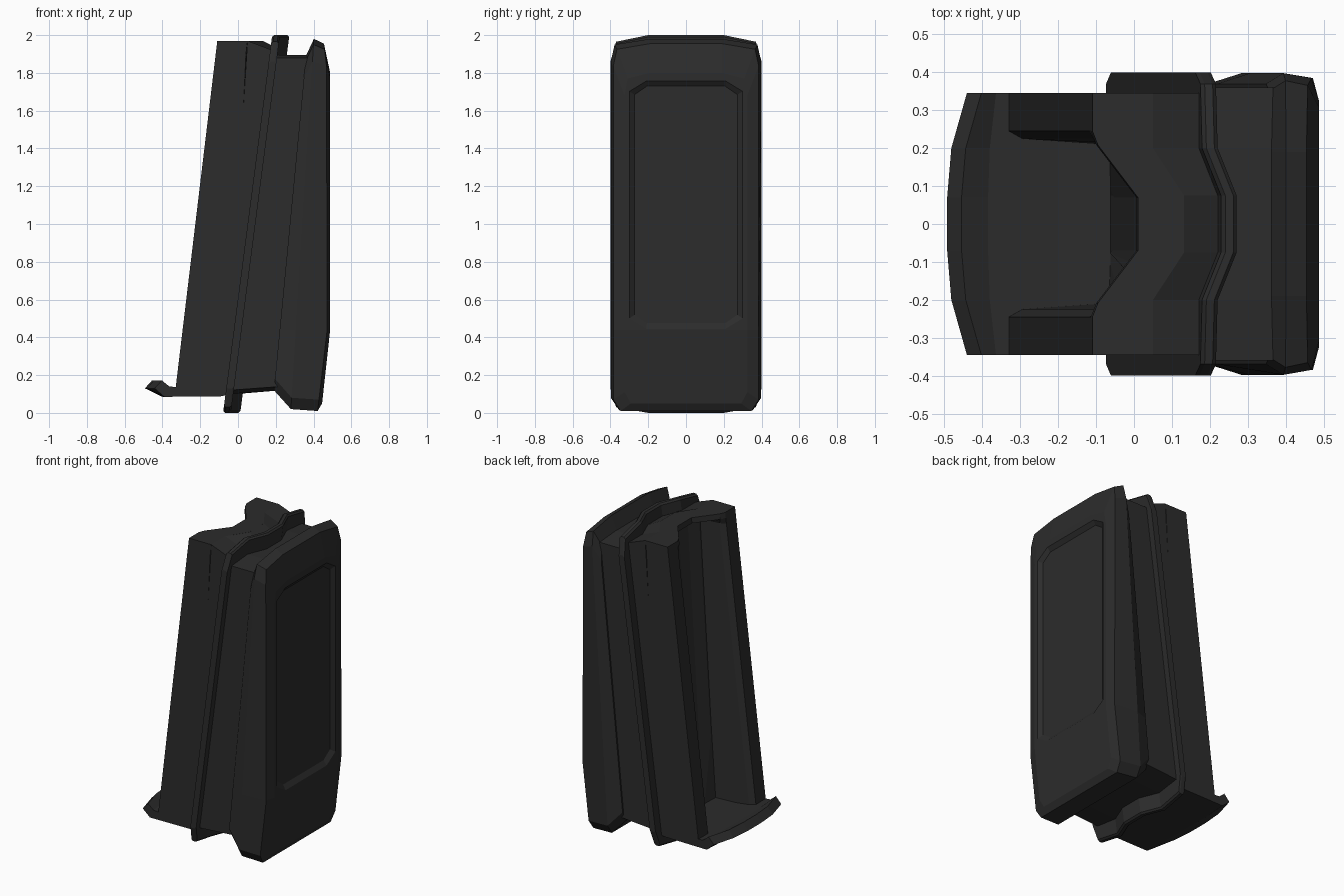
import bpy, bmesh

if "Cube" in bpy.data.objects:
    bpy.data.objects.remove(bpy.data.objects["Cube"])

black = bpy.data.materials.new("charcoal black")
black.diffuse_color = (0.025, 0.025, 0.025, 1)
black.use_nodes = True
black.node_tree.nodes["Principled BSDF"].inputs["Base Color"].default_value = black.diffuse_color


def loft(name, rings, caps=True):
    """Skin a row of equal-length point rings, flat shaded."""
    bm = bmesh.new()
    rows = [[bm.verts.new(p) for p in r] for r in rings]
    n = len(rows[0])
    for a, b in zip(rows, rows[1:]):
        for i in range(n):
            j = (i + 1) % n
            bm.faces.new((a[i], a[j], b[j], b[i]))
    if caps:
        bm.faces.new(rows[0])
        bm.faces.new(rows[-1])
    bmesh.ops.recalc_face_normals(bm, faces=bm.faces)
    me = bpy.data.meshes.new(name)
    bm.to_mesh(me)
    bm.free()
    me.materials.append(black)
    ob = bpy.data.objects.new(name, me)
    bpy.context.collection.objects.link(ob)
    return ob


def mirror_columns(half):
    """Repeat (y, ...) columns on the negative y side."""
    return [(-c[0],) + tuple(c[1:]) for c in half] + list(reversed(half))


def lean(x, z, s):
    return x + s * (z - 1)


# Leaning body: channel deepens downwards, narrower rim at the top
arm = [(-0.226, 0.345), (-0.226, 0.245)]
low = [(0.065, 0.075), (0.065, 0.21), (0.065, 0.345)] + arm + [(-0.19, 0.225), (0.04, 0.209), (0.045, 0.07)]
top = [(0.016, 0.075), (-0.066, 0.20), (-0.066, 0.345)] + arm
deep = [(0.016, 0.075), (-0.03, 0.21), (-0.066, 0.345)] + arm + [(-0.19, 0.225), (-0.05, 0.209), (0.0, 0.07)]
rim = top + [(-0.212, 0.21), (-0.212, 0.209), (-0.106, 0.07)]


def body_ring(half, z):
    return [(lean(x, z, 0.12), y, z)
            for x, y in half + [(x, -y) for x, y in reversed(half)]]


loft("channel_body", [body_ring(low, 0.10), body_ring(deep, 1.90),
                      body_ring(rim, 1.935), body_ring(rim, 1.97)])

# Spine behind the channel, its top sloping down to the flange
rings = []
for y, bow_a, bow_b in mirror_columns([(0.345, 0, 0), (0.2, 0, 0), (0.075, 0.081, 0.045)]):
    a, b = -0.066 + bow_a, 0.072 + bow_b
    rings.append([(lean(0.044, 0.10, 0.12), y, 0.10), (lean(b, 0.10, 0.12), y, 0.10),
                  (lean(b, 1.92, 0.12), y, 1.92), (lean(a, 1.97, 0.12), y, 1.97)])
loft("body_spine", rings)

# Thin flange that follows the bowed middle: (y, bow, bottom, top)
rings = []
for y, bow, zb, zt in mirror_columns([(0.40, 0, 0.13, 1.86), (0.37, 0, 0.03, 1.965),
                                      (0.2, 0, 0, 2.0), (0.075, 0.05, 0, 2.0)]):
    a, b, k = 0.051 + bow, 0.092 + bow, 0.01
    prof = [(a, zb + k), (a + k, zb), (b - k, zb), (b, zb + k),
            (b, zt - k), (b - k, zt), (a + k, zt), (a, zt - k)]
    rings.append([(lean(x, z, 0.13), y, z) for x, z in prof])
loft("flange", rings)

# Wedge joining the flange to the pad
rings = []
for y, bow, zb, zt in mirror_columns([(0.36, 0, 0.12, 1.88), (0.2, 0, 0.10, 1.895),
                                      (0.075, 0.04, 0.10, 1.895)]):
    rings.append([(lean(0.07 + bow, zb, 0.13), y, zb), (0.23, y, zb + 0.02),
                  (0.39, y, zt), (lean(0.07 + bow, zt, 0.13), y, zt)])
loft("joining_wedge", rings)

# Upturned foot lip under the channel
rings = []
for y, dx in mirror_columns([(0.345, 0.052), (0.2, 0.011), (0.07, 0.0)]):
    rings.append([(-0.493 + dx, y, 0.13), (-0.455 + dx, y, 0.172), (-0.385 + dx * 0.4, y, 0.14),
                  (-0.2, y, 0.125), (-0.02, y, 0.125), (-0.03, y, 0.10), (-0.09, y, 0.088),
                  (-0.40 + dx * 0.2, y, 0.085)])
loft("foot_lip", rings)


# Front pad: rings from back to front, with x given by height
def pad_ring(w, zb, zt, fx):
    half = [(0.19, zt), (w * 0.95, zt - 0.03), (w, zt - 0.12), (w, 0.44),
            (w, zb + 0.06), (w * 0.9, zb)]
    pts = half + [(-y, z) for y, z in reversed(half)]
    return [(fx(z), y, z) for y, z in pts]


def front(x_top, x_bottom):
    return lambda z: x_top if z >= 0.44 else x_bottom + (x_top - x_bottom) * (z - 0.04) / 0.40


rings = [pad_ring(0.37, 0.12, 1.89, lambda z: 0.19 + 0.096 * (z - 0.12)),
         pad_ring(0.398, 0.02, 1.98, lambda z: 0.28 + 0.062 * (z - 0.02)),
         pad_ring(0.385, 0.01, 1.955, lambda z: front(0.472, 0.425)(z) - max(0, z - 1.80) * 0.11),
         pad_ring(0.325, 0.05, 1.80, front(0.488, 0.444))]
pad = loft("front_pad", rings, caps=False)
bm = bmesh.new()
bm.from_mesh(pad.data)
bm.verts.ensure_lookup_table()
last = [bm.verts[36 + i] for i in range(12)]
bm.faces.new([last[i] for i in (0, 1, 2, 3, 8, 9, 10, 11)])
bm.faces.new([last[i] for i in (3, 4, 5, 6, 7, 8)])
bm.faces.new([bm.verts[i] for i in range(12)])
bmesh.ops.recalc_face_normals(bm, faces=bm.faces)
bm.to_mesh(pad.data)
bm.free()


# Recessed panel with bevelled rim
def octagon(x, w, zb, zt, cy, cz):
    half = [(w - cy, zt), (w, zt - cz), (w, zb + cz), (w - cy, zb)]
    return [(x, y, z) for y, z in half + [(-y, z) for y, z in reversed(half)]]


cutter = loft("recess_cutter", [octagon(0.468, 0.272, 0.475, 1.73, 0.065, 0.045),
                                octagon(0.488, 0.30, 0.445, 1.757, 0.09, 0.055),
                                octagon(0.52, 0.30, 0.445, 1.757, 0.09, 0.055)])
cutter.hide_render = True
mod = pad.modifiers.new("recess", "BOOLEAN")
mod.operation = "DIFFERENCE"
mod.solver = "EXACT"
mod.object = cutter
bpy.context.view_layer.objects.active = pad
bpy.ops.object.modifier_apply(modifier=mod.name)
bpy.data.objects.remove(cutter)
